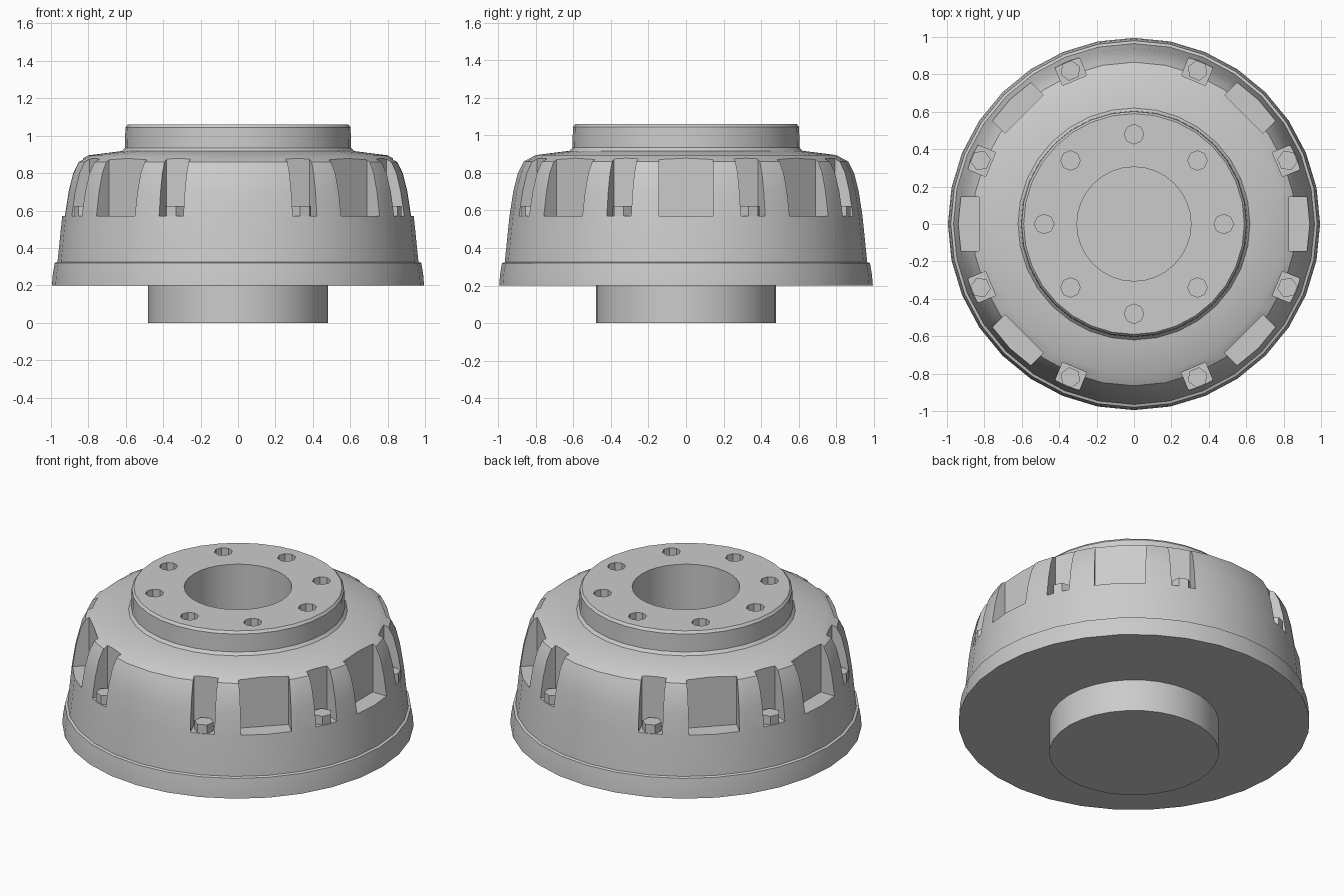
import bpy, bmesh
from math import pi, cos, sin, radians
from mathutils import Matrix, Vector

if "Cube" in bpy.data.objects:
    bpy.data.objects.remove(bpy.data.objects["Cube"])


def finish(name, bm):
    bmesh.ops.recalc_face_normals(bm, faces=bm.faces[:])
    mesh = bpy.data.meshes.new(name)
    bm.to_mesh(mesh)
    bm.free()
    obj = bpy.data.objects.new(name, mesh)
    bpy.context.collection.objects.link(obj)
    return obj


def lathe(name, profile, steps):
    bm = bmesh.new()
    verts = [bm.verts.new((r, 0, z)) for r, z in profile]
    edges = [bm.edges.new(p) for p in zip(verts, verts[1:])]
    bmesh.ops.spin(bm, geom=verts + edges, cent=(0, 0, 0), axis=(0, 0, 1),
                   angle=2 * pi, steps=steps, use_merge=True)
    bmesh.ops.remove_doubles(bm, verts=bm.verts[:], dist=1e-4)
    return finish(name, bm)


def add_pocket(bm, angle, width, inner, z0, z1):
    # box reaching outward from the inner radius
    m = (Matrix.Rotation(angle, 4, 'Z')
         @ Matrix.Translation((inner + 0.2, 0, (z0 + z1) / 2))
         @ Matrix.Diagonal((0.4, width, z1 - z0, 1)))
    bmesh.ops.create_cube(bm, size=1, matrix=m)


def add_cylinder(bm, angle, dist, radius, z0, z1, sides):
    m = (Matrix.Rotation(angle, 4, 'Z')
         @ Matrix.Translation((dist, 0, (z0 + z1) / 2)))
    bmesh.ops.create_cone(bm, cap_ends=True, segments=sides, radius1=radius,
                          radius2=radius, depth=z1 - z0, matrix=m)


def smooth(obj):
    bpy.ops.object.select_all(action='DESELECT')
    obj.select_set(True)
    bpy.context.view_layer.objects.active = obj
    bpy.ops.object.shade_smooth_by_angle(angle=radians(35))


# Domed housing with rim, raised collar, central bore and lower spigot
housing = lathe("housing", [
    (0, 0), (0.48, 0), (0.48, 0.2), (0.995, 0.2), (0.99, 0.26), (0.98, 0.32),
    (0.965, 0.325), (0.94, 0.57), (0.92, 0.70), (0.895, 0.80), (0.865, 0.86),
    (0.80, 0.895), (0.62, 0.918), (0.605, 0.935), (0.602, 1.045),
    (0.59, 1.06), (0.305, 1.06), (0.305, 0.60), (0, 0.60)], 32)

# Cutter for the side recesses, bolt seats and collar holes
bm = bmesh.new()
for k in range(8):
    if k not in (2, 6):      # front and back stay plain
        add_pocket(bm, k * pi / 4, 0.29, 0.83, 0.57, 1.0)
    add_pocket(bm, (k + 0.5) * pi / 4, 0.14, 0.83, 0.57, 1.0)
    add_cylinder(bm, k * pi / 4, 0.48, 0.052, 0.97, 1.2, 8)
cutter = finish("recess_cutter", bm)
cutter.hide_render = True

cut = housing.modifiers.new("recesses", 'BOOLEAN')
cut.operation = 'DIFFERENCE'
cut.solver = 'EXACT'
cut.object = cutter
bpy.context.view_layer.objects.active = housing
bpy.ops.object.modifier_apply(modifier=cut.name)
bpy.data.objects.remove(cutter)
smooth(housing)

# Bolt heads standing in the narrow seats
bm = bmesh.new()
for k in range(8):
    add_cylinder(bm, (k + 0.5) * pi / 4, 0.888, 0.055, 0.56, 0.625, 6)
bolts = finish("bolt_heads", bm)
smooth(bolts)
